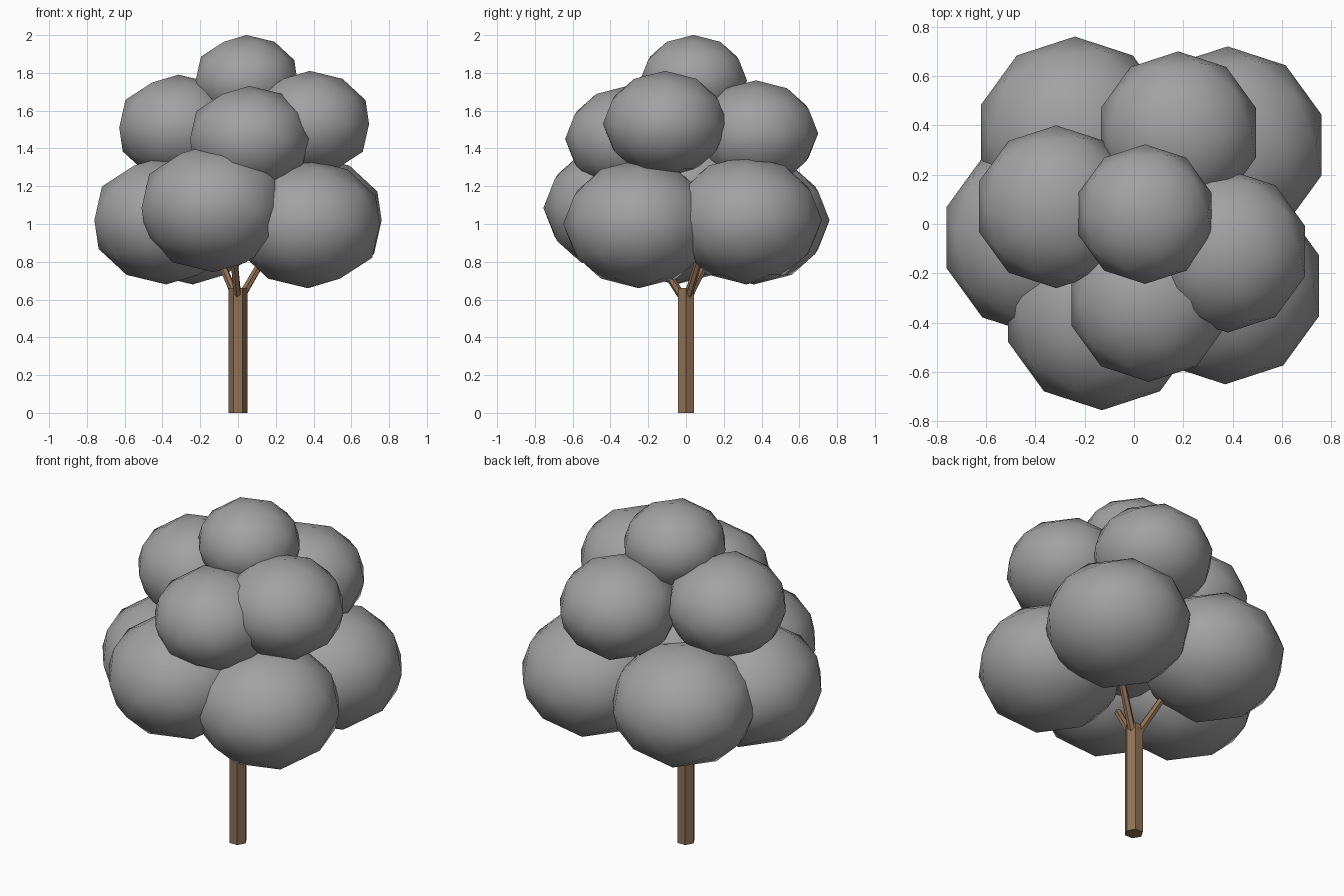
import bpy
from math import radians, cos, sin
from mathutils import Vector

cube = bpy.data.objects.get("Cube")
if cube:
    bpy.data.objects.remove(cube, do_unlink=True)


def material(name, rgb):
    m = bpy.data.materials.new(name)
    m.use_nodes = True
    m.diffuse_color = (*rgb, 1)
    m.node_tree.nodes["Principled BSDF"].inputs["Base Color"].default_value = (*rgb, 1)
    return m


bark = material("brown_bark", (0.28, 0.165, 0.09))
leaves = material("grey_foliage", (0.36, 0.36, 0.36))


def limb(name, start, end, r_start, r_end):
    """Flat six-sided tapered cylinder between two points."""
    start, end = Vector(start), Vector(end)
    axis = end - start
    bpy.ops.mesh.primitive_cone_add(vertices=6, radius1=r_start, radius2=r_end, depth=axis.length)
    ob = bpy.context.object
    ob.name = name
    # turn a corner towards the side before tilting
    ob.data.transform(axis.to_track_quat('Z', 'Y').to_matrix().to_4x4()
                      if axis.x or axis.y else Vector((0, 1, 0)).rotation_difference(Vector((1, 0, 0))).to_matrix().to_4x4())
    ob.location = (start + end) / 2
    ob.data.materials.append(bark)


def clump(name, x, y, z, radius):
    """Slightly flattened, smooth-shaded ball of leaves."""
    bpy.ops.mesh.primitive_ico_sphere_add(subdivisions=2, radius=radius, location=(x, y, z))
    ob = bpy.context.object
    ob.name = name
    ob.scale.z = 0.85
    ob.data.materials.append(leaves)
    bpy.ops.object.shade_smooth()


# Trunk and the three branches forking into the crown
limb("trunk", (0, 0, 0), (0, 0, 0.66), 0.05, 0.05)
for i, angle in enumerate((28, 130, 262)):
    a = radians(angle)
    limb(f"branch_{i + 1}", (0.01 * cos(a), 0.01 * sin(a), 0.6),
         (0.24 * cos(a), 0.24 * sin(a), 0.95), 0.022, 0.018)

# Lower ring of leaf clumps
lower = [(0.38, 0.32, 1.02), (-0.24, 0.36, 1.02), (-0.38, -0.055, 1.02),
         (-0.13, -0.355, 1.085), (0.37, -0.25, 1.0)]
for i, p in enumerate(lower):
    clump(f"lower_foliage_{i + 1}", *p, 0.4)

# Upper ring of leaf clumps
upper = [(0.18, 0.37, 1.48), (-0.315, 0.07, 1.51), (0.06, -0.31, 1.45), (0.38, -0.11, 1.53)]
for i, p in enumerate(upper):
    clump(f"upper_foliage_{i + 1}", *p, 0.33)

# Crown top and hidden core
clump("top_foliage", 0.045, 0.04, 1.76, 0.283)
clump("core_foliage", 0, 0, 1.2, 0.4)
